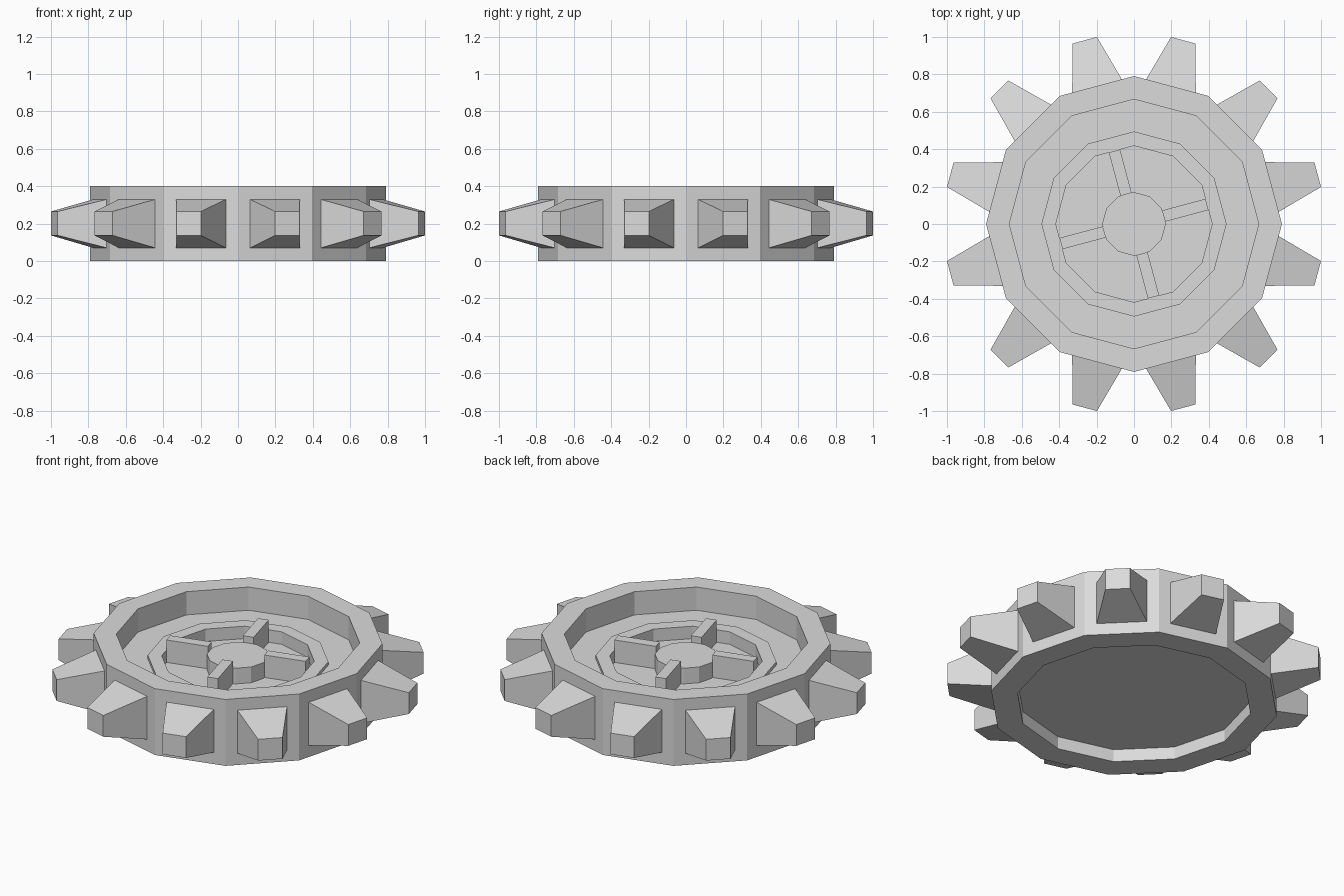
import bpy, bmesh
from math import sin, cos, radians
from mathutils import Matrix

cube = bpy.data.objects.get("Cube")
if cube:
    bpy.data.objects.remove(cube, do_unlink=True)

grey = bpy.data.materials.new("light_grey")
grey.use_nodes = True
grey.diffuse_color = (0.71, 0.71, 0.71, 1)
grey.node_tree.nodes["Principled BSDF"].inputs["Base Color"].default_value = grey.diffuse_color

SIDES = 12


def finish(name, bm):
    bmesh.ops.recalc_face_normals(bm, faces=bm.faces)
    mesh = bpy.data.meshes.new(name)
    bm.to_mesh(mesh)
    bm.free()
    mesh.materials.append(grey)
    obj = bpy.data.objects.new(name, mesh)
    bpy.context.collection.objects.link(obj)
    return obj


def lathe(name, profile):
    """Turn a (radius, height) outline into a closed twelve-sided solid."""
    bm = bmesh.new()
    rings = []
    for r, z in profile:
        rings.append([bm.verts.new((r * cos(radians(30 * i)), r * sin(radians(30 * i)), z))
                      for i in range(SIDES)])
    for a, b in zip(rings, rings[1:]):
        for i in range(SIDES):
            j = (i + 1) % SIDES
            bm.faces.new((a[i], a[j], b[j], b[i]))
    bm.faces.new(rings[0])
    bm.faces.new(rings[-1])
    return finish(name, bm)


def radial_block(name, angle, inner, outer):
    """Tapered block along a spoke; each end is (radius, half width, low z, high z)."""
    bm = bmesh.new()
    ends = []
    for r, w, lo, hi in (inner, outer):
        ends.append([bm.verts.new(p) for p in ((r, -w, lo), (r, w, lo), (r, w, hi), (r, -w, hi))])
    a, b = ends
    for i in range(4):
        j = (i + 1) % 4
        bm.faces.new((a[i], a[j], b[j], b[i]))
    bm.faces.new(a)
    bm.faces.new(b)
    bm.transform(Matrix.Rotation(radians(angle), 4, "Z"))
    return finish(name, bm)


# Wheel body: underside recess, outer rim, upper dish, low ridge, sunken centre, hub
lathe("wheel_body", [
    (0.645, 0.075), (0.645, 0), (0.791, 0), (0.791, 0.4), (0.667, 0.4),
    (0.667, 0.26), (0.495, 0.26), (0.495, 0.28), (0.418, 0.28),
    (0.418, 0.205), (0.17, 0.205), (0.17, 0.3)])

# Tapered teeth, one on each flat of the rim
for k in range(SIDES):
    radial_block(f"tooth_{k + 1}", 15 + 30 * k,
                 (0.755, 0.14, 0.068, 0.332), (1.017, 0.0675, 0.137, 0.265))

# Four raised spokes between hub and ridge
for k in range(4):
    radial_block(f"spoke_{k + 1}", 15 + 90 * k,
                 (0.164, 0.031, 0.2, 0.34), (0.404, 0.031, 0.2, 0.34))
